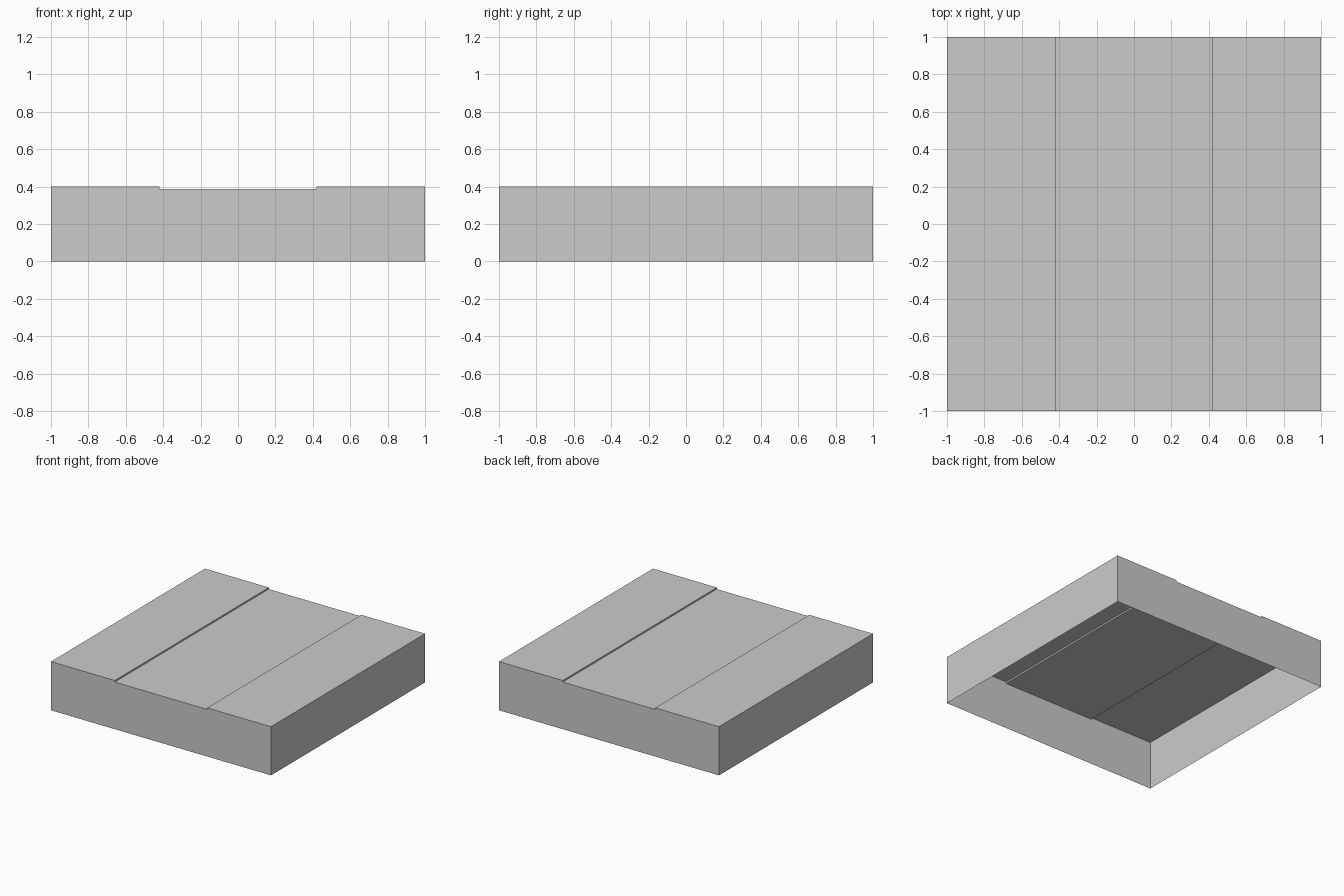
import bpy
import bmesh

if "Cube" in bpy.data.objects:
    bpy.data.objects.remove(bpy.data.objects["Cube"])

HALF = 1.0      # half of the square tile
KERB_X = 0.42   # where the road meets the pavement
ROAD_Z = 0.387  # sunken road height
TOP_Z = 0.40    # pavement height


def add_strip(name, path, feet):
    """Sweep an open x-z path front to back and close both ends down to the feet; the base stays open."""
    bm = bmesh.new()
    rows = []
    for y in (-HALF, HALF):
        rows.append([bm.verts.new((x, y, z)) for x, z in path])
    front, back = rows
    for i in range(len(path) - 1):
        bm.faces.new((front[i], front[i + 1], back[i + 1], back[i]))
    # End walls
    for row, y in ((front, -HALF), (back, HALF)):
        extra = [bm.verts.new((x, y, 0.0)) for x in feet]
        loop = row + extra
        bm.faces.new(loop if y > 0 else loop[::-1])
    bmesh.ops.recalc_face_normals(bm, faces=bm.faces)
    # Keep the top facing up and the walls facing outward
    if any(f.normal.z < -0.5 for f in bm.faces):
        bmesh.ops.reverse_faces(bm, faces=bm.faces)
    mesh = bpy.data.meshes.new(name)
    bm.to_mesh(mesh)
    bm.free()
    obj = bpy.data.objects.new(name, mesh)
    bpy.context.collection.objects.link(obj)
    return obj


# Sunken road running front to back
add_strip("road", [(-KERB_X, ROAD_Z), (KERB_X, ROAD_Z)], [KERB_X, -KERB_X])

# Raised pavements: outer wall, flat top and low kerb face
for side, name in ((-1, "left_pavement"), (1, "right_pavement")):
    add_strip(name,
              [(side * HALF, 0.0), (side * HALF, TOP_Z),
               (side * KERB_X, TOP_Z), (side * KERB_X, ROAD_Z)],
              [side * KERB_X])
